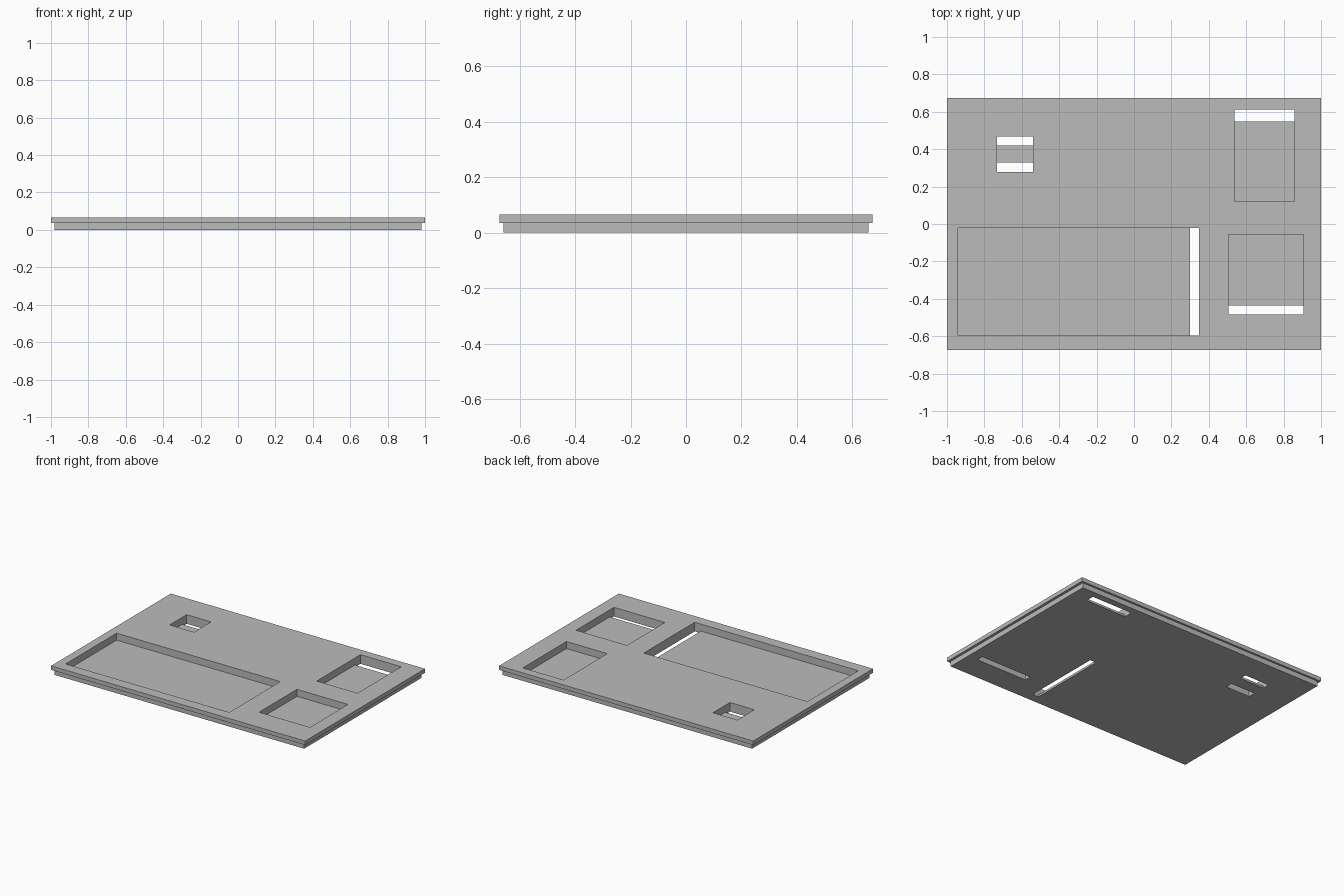
import bpy
import bmesh
from mathutils import Matrix, Vector

if "Cube" in bpy.data.objects:
    bpy.data.objects.remove(bpy.data.objects["Cube"])

TOP, STEP, FLOOR = 0.065, 0.036, 0.015

grey = bpy.data.materials.new("plain grey")
grey.use_nodes = True
colour = (0.5, 0.5, 0.5, 1)
grey.diffuse_color = colour
grey.node_tree.nodes["Principled BSDF"].inputs["Base Color"].default_value = colour


def new_object(name, bm):
    mesh = bpy.data.meshes.new(name)
    bmesh.ops.recalc_face_normals(bm, faces=bm.faces)
    bm.to_mesh(mesh)
    bm.free()
    mesh.materials.append(grey)
    obj = bpy.data.objects.new(name, mesh)
    bpy.context.collection.objects.link(obj)
    return obj


def box(name, x0, x1, y0, y1, z0, z1):
    bm = bmesh.new()
    low, high = Vector((x0, y0, z0)), Vector((x1, y1, z1))
    place = Matrix.Translation((low + high) / 2) @ Matrix.Diagonal((*(high - low), 1))
    bmesh.ops.create_cube(bm, size=1, matrix=place)
    return new_object(name, bm)


def cut(target, cutter):
    mod = target.modifiers.new("cut", "BOOLEAN")
    mod.operation = "DIFFERENCE"
    mod.solver = "EXACT"
    mod.object = cutter
    bpy.context.view_layer.objects.active = target
    bpy.ops.object.modifier_apply(modifier=mod.name)
    bpy.data.objects.remove(cutter)


# Panel with a lip: a stack of rectangles, wider above the step
bm = bmesh.new()
rings = []
for hx, hy, z in ((0.982, 0.659, 0), (0.982, 0.659, STEP), (1, 0.673, STEP), (1, 0.673, TOP)):
    rings.append([bm.verts.new((sx * hx, sy * hy, z))
                  for sx, sy in ((-1, -1), (1, -1), (1, 1), (-1, 1))])
for a, b in zip(rings, rings[1:]):
    for i in range(4):
        j = (i + 1) % 4
        bm.faces.new((a[i], a[j], b[j], b[i]))
bm.faces.new(rings[0])
bm.faces.new(rings[-1])
panel = new_object("lipped_panel", bm)

# Each pocket: its rectangle, then the slots that go right through its floor
pockets = (
    ((-0.94, 0.348, -0.595, -0.022), [(0.30, 0.348, -0.595, -0.022)]),
    ((0.536, 0.857, 0.12, 0.611), [(0.536, 0.857, 0.549, 0.611)]),
    ((0.504, 0.905, -0.483, -0.057), [(0.504, 0.905, -0.483, -0.436)]),
    ((-0.732, -0.54, 0.277, 0.468), [(-0.732, -0.54, 0.277, 0.328), (-0.732, -0.54, 0.419, 0.468)]),
)
for pocket, slots in pockets:
    cut(panel, box("pocket_cutter", *pocket, FLOOR, TOP + 0.1))
    for slot in slots:
        cut(panel, box("slot_cutter", *slot, -0.1, TOP + 0.1))
